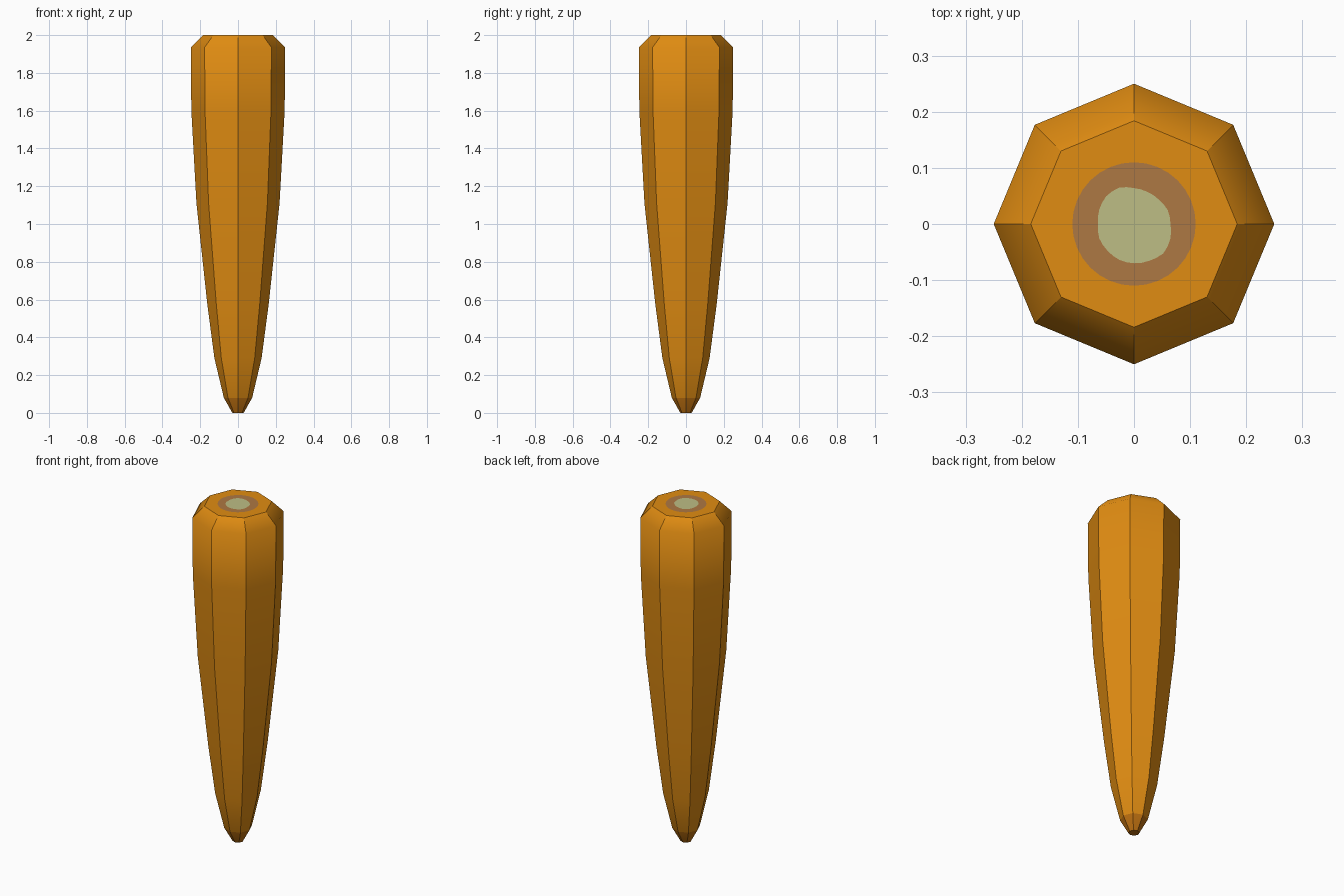
import bpy, bmesh, math

if "Cube" in bpy.data.objects:
    bpy.data.objects.remove(bpy.data.objects["Cube"])


def material(name, rgb):
    lin = [((c / 255 + 0.055) / 1.055) ** 2.4 if c > 10 else c / 255 / 12.92 for c in rgb]
    m = bpy.data.materials.new(name)
    m.diffuse_color = (*lin, 1)
    m.use_nodes = True
    m.node_tree.nodes["Principled BSDF"].inputs["Base Color"].default_value = m.diffuse_color
    return m


mats = [material("carrot orange", (224, 140, 18)),
        material("dark tip", (186, 110, 16)),
        material("crown brown", (174, 120, 67)),
        material("stem green", (189, 189, 133))]

bm = bmesh.new()


def ring(radii, z):
    n = len(radii)
    return [bm.verts.new((r * math.cos(math.tau * i / n), r * math.sin(math.tau * i / n), z))
            for i, r in enumerate(radii)]


def bridge(a, b, mat, smooth):
    # joins ring a to ring b, where b may have a multiple of a's points
    n, k = len(a), len(b) // len(a)
    for i in range(n):
        inner = [b[(i * k + j) % len(b)] for j in range(k, -1, -1)]
        f = bm.faces.new([a[i], a[(i + 1) % n]] + inner)
        f.material_index = mat
        f.smooth = smooth


# Eight-sided tapered body with a chamfered shoulder: (radius, height)
profile = [(0.03, 0), (0.075, 0.08), (0.125, 0.29), (0.163, 0.58),
           (0.22, 1.11), (0.247, 1.6), (0.25, 1.935), (0.184, 2.0)]
rings = [ring([r] * 8, z) for r, z in profile]
for i in range(len(rings) - 1):
    bridge(rings[i], rings[i + 1], 1 if i == 0 else 0, True)
bm.faces.new(rings[0][::-1]).material_index = 1

# Flat top: orange rim, brown disc, irregular green centre
patch = [.065, .065, .062, .062, .064, .070, .070, .067,
         .064, .067, .067, .069, .070, .071, .074, .070]
fine = []
for i, r in enumerate(patch):
    fine += [r, (r + patch[(i + 1) % 16]) / 2]
disc, centre = ring([0.11] * 32, 2.0), ring(fine, 2.0)
bridge(rings[-1], disc, 0, False)
bridge(disc, centre, 2, False)
bm.faces.new(centre).material_index = 3

# Sharp lengthwise edges and rims, smooth along the length
for e in bm.edges:
    a, b = e.verts
    lengthwise = abs(a.co.z - b.co.z) > 0.01
    rim = a.co.z == b.co.z and (a.co.z < 0.001 or a.co.z > 1.999)
    e.smooth = not (lengthwise or rim)

mesh = bpy.data.meshes.new("carrot")
bm.to_mesh(mesh)
bm.free()
for m in mats:
    mesh.materials.append(m)
carrot = bpy.data.objects.new("carrot", mesh)
bpy.context.collection.objects.link(carrot)
